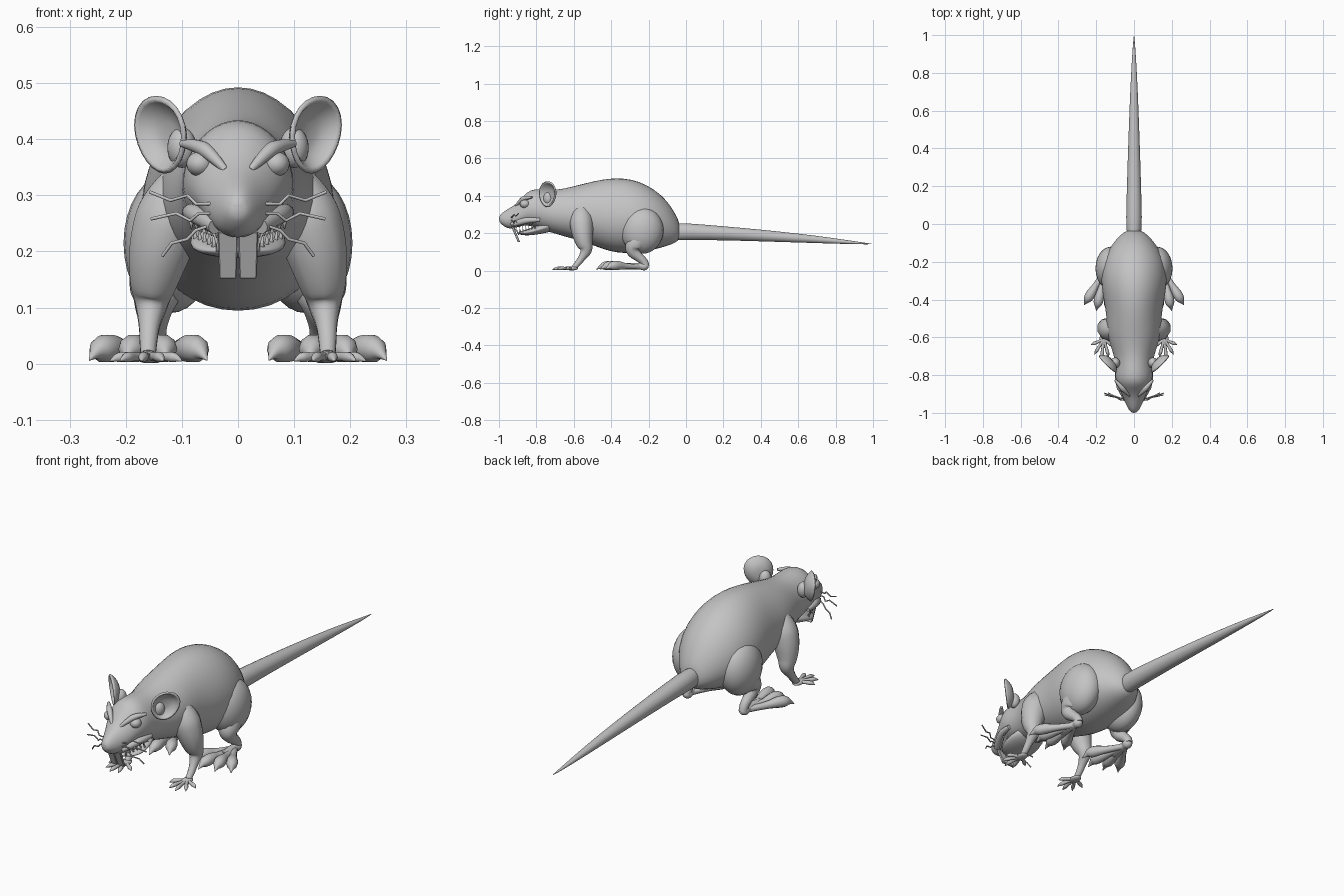
import bpy, bmesh, math
from mathutils import Vector, Matrix

if "Cube" in bpy.data.objects:
    bpy.data.objects.remove(bpy.data.objects["Cube"], do_unlink=True)

# One plain grey covers every part
grey = bpy.data.materials.new("plain_grey")
grey.use_nodes = True
colour = (0.55, 0.55, 0.55, 1)
grey.diffuse_color = colour
grey.node_tree.nodes["Principled BSDF"].inputs["Base Color"].default_value = colour


def finish(name, bm, smooth=True):
    bmesh.ops.recalc_face_normals(bm, faces=bm.faces)
    me = bpy.data.meshes.new(name)
    bm.to_mesh(me)
    bm.free()
    if smooth:
        me.shade_smooth()
    me.materials.append(grey)
    ob = bpy.data.objects.new(name, me)
    bpy.context.collection.objects.link(ob)
    return ob


def loft(name, rings, egg=0.0, sides=20):
    """Skin along y through rings of (y, top, bottom, half width)."""
    bm = bmesh.new()
    loops = []
    for y, top, bottom, w in rings:
        mid, h = (top + bottom) / 2, (top - bottom) / 2
        loop = []
        for i in range(sides):
            a = math.tau * i / sides
            s, c = math.sin(a), math.cos(a)
            loop.append(bm.verts.new((w * c * (1 - egg * s), y, mid + h * s)))
        loops.append(loop)
    for a, b in zip(loops, loops[1:]):
        for i in range(sides):
            j = (i + 1) % sides
            bm.faces.new((a[i], a[j], b[j], b[i]))
    bm.faces.new(loops[0])
    bm.faces.new(loops[-1])
    ob = finish(name, bm)
    ob.modifiers.new("smooth", 'SUBSURF').levels = 1
    return ob


def ellipsoid(name, centre, radii):
    bm = bmesh.new()
    bmesh.ops.create_uvsphere(bm, u_segments=24, v_segments=16, radius=1,
                              matrix=Matrix.LocRotScale(Vector(centre), None, Vector(radii)))
    return finish(name, bm)


def tube(name, points, side=1, kind='NURBS'):
    """Round limb through (x, y, z, radius) points, turned into a mesh."""
    cu = bpy.data.curves.new(name, 'CURVE')
    cu.dimensions = '3D'
    cu.bevel_depth = 1
    cu.bevel_resolution = 3
    cu.resolution_u = 5
    cu.use_fill_caps = True
    sp = cu.splines.new(kind)
    sp.points.add(len(points) - 1)
    for p, (x, y, z, r) in zip(sp.points, points):
        p.co = (x * side, y, z, 1)
        p.radius = r
    if kind == 'NURBS':
        sp.order_u = 3
        sp.use_endpoint_u = True
    cu.materials.append(grey)
    ob = bpy.data.objects.new(name, cu)
    bpy.context.collection.objects.link(ob)
    bpy.ops.object.select_all(action='DESELECT')
    bpy.context.view_layer.objects.active = ob
    ob.select_set(True)
    bpy.ops.object.convert(target='MESH')
    ob = bpy.context.object
    ob.data.shade_smooth()
    return ob


def ear(name, side):
    """Cupped oval facing forward and outward."""
    bm = bmesh.new()
    centre = Vector((0.14, -0.742, 0.408))
    u, v = Vector((0.7, 0.7, 0)), Vector((0.12, 0, 1))
    n = Vector((0.7, -0.7, 0))
    tip = lambda p: bm.verts.new((p.x * side, p.y, p.z))
    loops = []
    for k in (0.35, 0.6, 0.8, 0.93, 1.0):
        loop = []
        for i in range(24):
            a = math.tau * i / 24
            wide = 0.061 * (1 + 0.12 * math.sin(a))
            p = centre + k * (u * wide * math.cos(a) + v * 0.066 * math.sin(a))
            loop.append(tip(p - n * 0.03 * (1 - k ** 3)))
        loops.append(loop)
    for a, b in zip(loops, loops[1:]):
        for i in range(24):
            j = (i + 1) % 24
            bm.faces.new((a[i], a[j], b[j], b[i]))
    bm.faces.new(loops[0])
    ob = finish(name, bm)
    mod = ob.modifiers.new("thickness", 'SOLIDIFY')
    mod.thickness = 0.009
    mod.offset = 0


def cone(name, base, tip, radius):
    base, tip = Vector(base), Vector(tip)
    d = tip - base
    bm = bmesh.new()
    bmesh.ops.create_cone(bm, cap_ends=True, segments=8, radius1=radius, radius2=0.001,
                          depth=d.length,
                          matrix=Matrix.Translation((base + tip) / 2)
                          @ d.to_track_quat('Z', 'Y').to_matrix().to_4x4())
    return finish(name, bm)


# Body and upper head in one skin, rump to nose
loft("body", [
    (-.03, .25, .17, .035), (-.06, .31, .145, .075), (-.1, .375, .13, .112),
    (-.17, .438, .11, .155), (-.25, .48, .095, .175), (-.33, .497, .088, .175),
    (-.41, .496, .1, .16), (-.49, .481, .13, .146), (-.57, .46, .16, .146),
    (-.65, .44, .18, .125), (-.71, .432, .2, .102), (-.77, .436, .215, .1),
    (-.815, .436, .232, .1), (-.85, .422, .243, .088), (-.885, .378, .236, .072),
    (-.92, .348, .225, .058), (-.955, .328, .222, .043), (-.985, .308, .245, .027),
    (-1.0, .29, .262, .012)], egg=0.1)
loft("lower_jaw", [
    (-.7, .28, .21, .07), (-.78, .25, .195, .088), (-.83, .228, .188, .086),
    (-.865, .215, .188, .066), (-.888, .21, .192, .042), (-.897, .206, .198, .015)])
loft("tail", [
    (-.1, .25, .16, .03), (-.03, .258, .16, .045), (.1, .247, .162, .042),
    (.3, .23, .158, .036), (.5, .21, .152, .029), (.7, .187, .146, .021),
    (.85, .165, .142, .013), (.95, .15, .14, .006), (1.0, .143, .141, .001)], sides=12)
ellipsoid("nose", (0, -.974, .28), (.025, .025, .025))

# Whisker paths: root, kinks, tip
whiskers = {
    "upper": [(.04, -.935, .285), (.075, -.93, .285), (.09, -.92, .3),
              (.12, -.91, .291), (.157, -.895, .306)],
    "middle": [(.04, -.935, .268), (.07, -.93, .268), (.085, -.92, .255),
               (.11, -.915, .268), (.155, -.905, .258)],
    "lower": [(.04, -.93, .25), (.075, -.92, .238), (.09, -.915, .222),
              (.118, -.905, .215), (.135, -.895, .192)],
}

for label, s in (("left", 1), ("right", -1)):
    # Ears, eyes and frowning brows
    ear(label + "_ear", s)
    ellipsoid(label + "_ear_root", (s * .1, -.735, .385), (.026, .028, .036))
    ellipsoid(label + "_eye", (s * .068, -.862, .356), (.024, .026, .022))
    tube(label + "_brow", [(.022, -.91, .345, .006), (.045, -.888, .37, .012),
                           (.07, -.862, .39, .014), (.1, -.825, .392, .006)], s)
    tube(label + "_cheek", [(.04, -.93, .245, .014), (.066, -.88, .262, .018),
                            (.086, -.83, .272, .016), (.09, -.78, .27, .01)], s)
    for row, path in whiskers.items():
        tube(f"{label}_{row}_whisker", [(*p, .003) for p in path], s, 'POLY')

    # Incisors, raked back toward the tip
    bm = bmesh.new()
    bmesh.ops.create_cube(bm, size=1)
    for v in bm.verts:
        low = v.co.z < 0
        v.co = (s * .018 + v.co.x * (.031 if low else .036),
                (-.893 if low else -.928) + v.co.y * .013, .152 if low else .235)
    bmesh.ops.bevel(bm, geom=bm.edges[:], offset=.002, segments=1, affect='EDGES')
    finish(label + "_incisor", bm, smooth=False)

    # Small pointed teeth along the grin
    for i in range(6):
        t = i / 5
        x, y = s * (.038 + .045 * t), -.905 + .08 * t
        cone(f"{label}_upper_tooth_{i}", (x, y, .252 + .012 * t), (x, y, .224 + .016 * t), .007)
        cone(f"{label}_lower_tooth_{i}", (x * .9, y + .02, .2 + .012 * t),
             (x * .93, y + .016, .226 + .015 * t), .006)

    # Front leg, hand and fingers
    tube(label + "_front_leg", [
        (.095, -.56, .33, .04), (.115, -.56, .28, .066), (.138, -.555, .21, .06),
        (.15, -.545, .15, .046), (.154, -.53, .11, .032), (.158, -.555, .07, .019),
        (.16, -.58, .035, .016), (.16, -.6, .015, .014)], s)
    ellipsoid(label + "_hand", (s * .16, -.61, .012), (.023, .034, .011))
    for i, (x, y) in enumerate([(.1, -.655), (.133, -.705), (.172, -.715),
                                (.21, -.69), (.228, -.64)]):
        mid = lambda t: (.16 + (x - .16) * t, -.61 + (y + .61) * t)
        tube(f"{label}_finger_{i}", [
            (*mid(0), .012, .009), (*mid(.45), .013, .007), (*mid(.72), .012, .01),
            (*mid(.85), .01, .007), (*mid(1), .005, .001)], s)

    # Thigh, hind leg and long hind foot
    ellipsoid(label + "_thigh", (s * .122, -.235, .215), (.082, .115, .125))
    tube(label + "_hind_leg", [
        (.135, -.24, .18, .06), (.145, -.28, .13, .052), (.15, -.285, .1, .034),
        (.15, -.25, .07, .024), (.148, -.22, .045, .021), (.148, -.215, .022, .02)], s)
    ellipsoid(label + "_heel", (s * .148, -.225, .022), (.022, .025, .021))
    tube(label + "_hind_foot", [(.148, -.215, .022, .019), (.15, -.26, .024, .02),
                                (.155, -.33, .022, .018)], s)
    for i, (x, y) in enumerate([(.055, -.435), (.128, -.48), (.2, -.46), (.265, -.43)]):
        mid = lambda t: (.15 + (x - .15) * t, -.24 + (y + .24) * t)
        tube(f"{label}_hind_toe_{i}", [
            (*mid(0), .02, .014), (*mid(.4), .022, .014), (*mid(.66), .028, .026),
            (*mid(.82), .026, .025), (*mid(.92), .018, .009), (*mid(1), .006, .001)], s)
